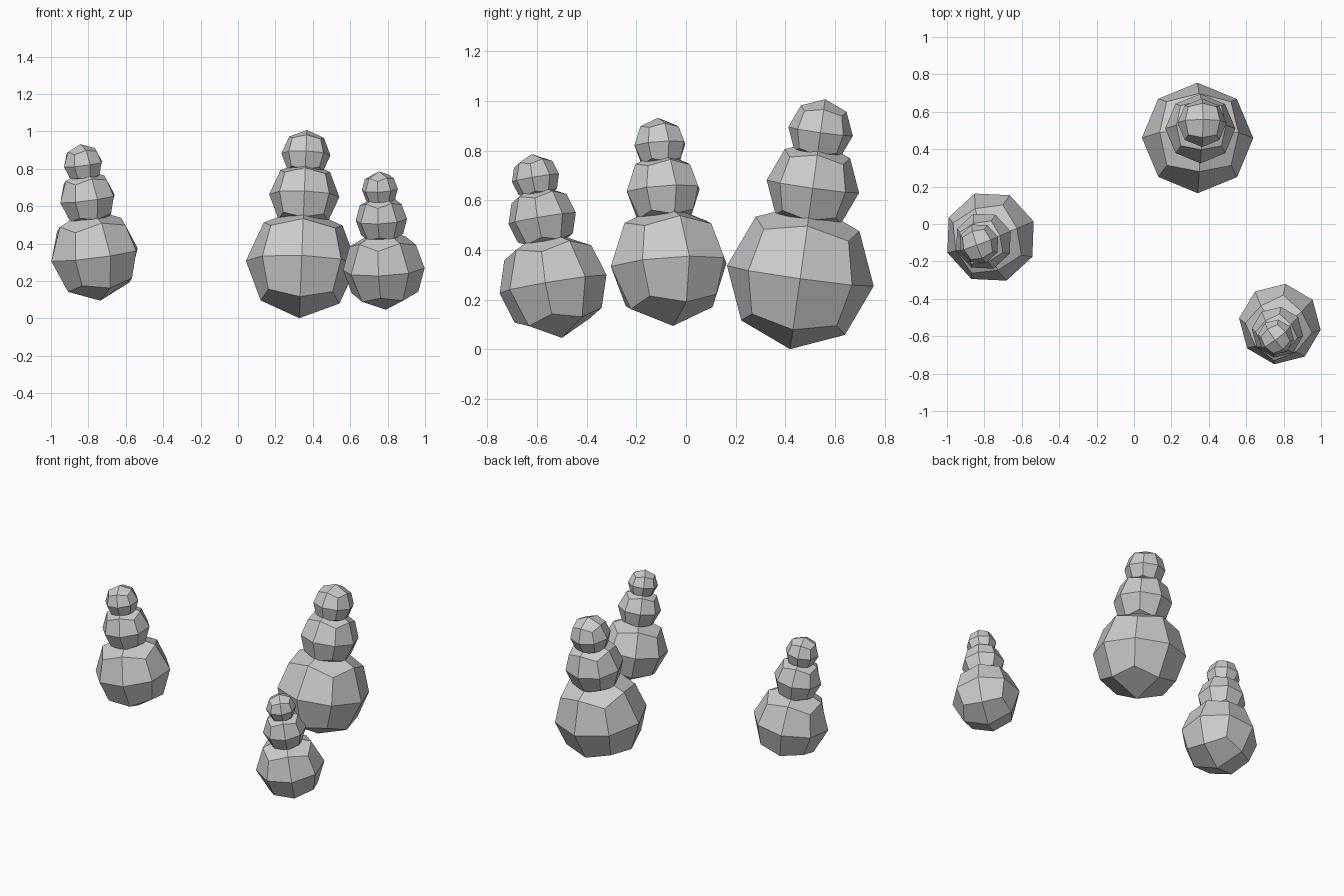
import bpy, bmesh
from mathutils import Vector, Matrix

cube = bpy.data.objects.get("Cube")
if cube:
    bpy.data.objects.remove(cube, do_unlink=True)

# Single flat grey for the snow
snow = bpy.data.materials.new("snow_grey")
snow.use_nodes = True
snow.diffuse_color = (0.6, 0.6, 0.6, 1)
snow.node_tree.nodes["Principled BSDF"].inputs["Base Color"].default_value = (0.6, 0.6, 0.6, 1)


def snowball(name, centre, radius, rotation):
    """Cube split once and rounded onto a sphere: 24 flat quads."""
    bm = bmesh.new()
    bmesh.ops.create_cube(bm, size=2)
    bmesh.ops.subdivide_edges(bm, edges=bm.edges[:], cuts=1, use_grid_fill=True)
    for v in bm.verts:
        v.co = v.co.normalized() * radius
    bmesh.ops.transform(bm, matrix=Matrix.Translation(centre) @ rotation, verts=bm.verts[:])
    bmesh.ops.recalc_face_normals(bm, faces=bm.faces[:])
    mesh = bpy.data.meshes.new(name)
    bm.to_mesh(mesh)
    bm.free()
    mesh.materials.append(snow)
    bpy.context.collection.objects.link(bpy.data.objects.new(name, mesh))


# Ball name, distance along the leaning axis, size (both relative to the base)
BALLS = [("base", 0, 1), ("middle", 1.22, 0.63), ("head", 1.97, 0.44)]


def snowman(name, centre, radius, lean, yaw):
    up = Vector((lean[0], lean[1], 1)).normalized()
    tilt = Vector((0, 0, 1)).rotation_difference(up).to_matrix().to_4x4()
    rotation = tilt @ Matrix.Rotation(yaw, 4, "Z")
    for part, distance, size in BALLS:
        snowball(f"{name}_snowman_{part}", Vector(centre) + up * distance * radius,
                 radius * size, rotation)


snowman("large", (0.34, 0.46, 0.296), 0.298, (0.04, 0.14), 0.0)
snowman("medium", (-0.767, -0.07, 0.34), 0.248, (-0.127, -0.073), 0.35)
snowman("small", (0.78, -0.535, 0.263), 0.22, (-0.05, -0.165), 0.645)
